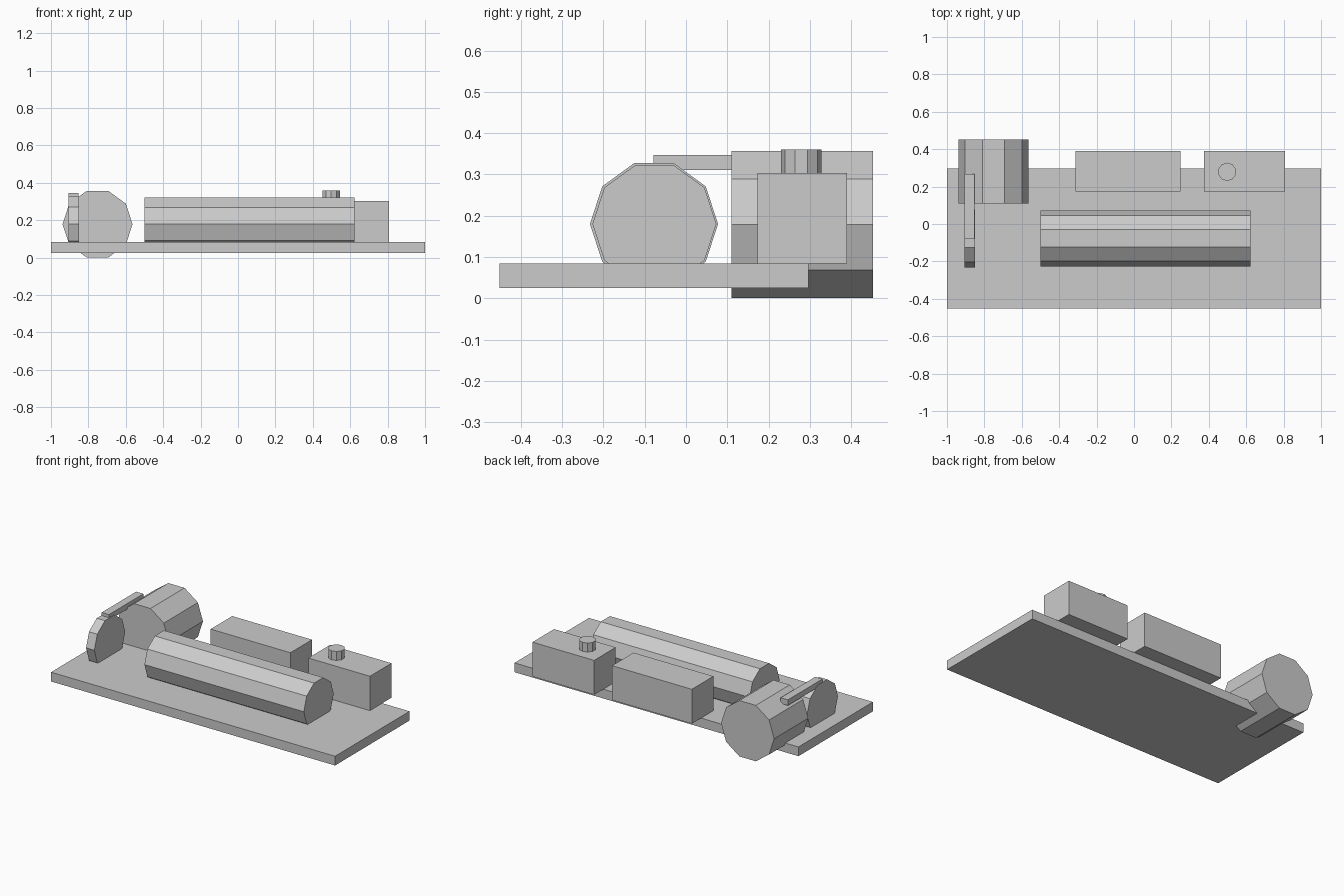
import bpy, bmesh
from math import cos, sin, tau
from mathutils import Vector

cube = bpy.data.objects.get("Cube")
if cube:
    bpy.data.objects.remove(cube, do_unlink=True)

grey = bpy.data.materials.new("plain_grey")
grey.use_nodes = True
colour = (0.6, 0.6, 0.6, 1)
grey.diffuse_color = colour
grey.node_tree.nodes["Principled BSDF"].inputs["Base Color"].default_value = colour


def extrude_profile(name, points, direction):
    """Sweep a closed outline along a straight direction into a flat-faced solid."""
    bm = bmesh.new()
    face = bm.faces.new([bm.verts.new(p) for p in points])
    swept = bmesh.ops.extrude_face_region(bm, geom=[face], use_keep_orig=True)
    moved = [g for g in swept["geom"] if isinstance(g, bmesh.types.BMVert)]
    bmesh.ops.translate(bm, verts=moved, vec=direction)
    bmesh.ops.recalc_face_normals(bm, faces=bm.faces)
    mesh = bpy.data.meshes.new(name)
    bm.to_mesh(mesh)
    bm.free()
    mesh.materials.append(grey)
    obj = bpy.data.objects.new(name, mesh)
    bpy.context.collection.objects.link(obj)
    return obj


def box(name, x, y, z):
    outline = [(x[0], y[0], z[0]), (x[1], y[0], z[0]),
               (x[1], y[1], z[0]), (x[0], y[1], z[0])]
    return extrude_profile(name, outline, Vector((0, 0, z[1] - z[0])))


def drum(name, start, side, across, radius, direction, sides=10):
    """Prism whose first corner points along side."""
    start, side, across = Vector(start), Vector(side), Vector(across)
    ring = [start + radius * (side * cos(tau * i / sides) + across * sin(tau * i / sides))
            for i in range(sides)]
    return extrude_profile(name, ring, Vector(direction))


X, Y, Z = (1, 0, 0), (0, 1, 0), (0, 0, 1)

# Base plate
box("base_plate", (-1, 1), (-0.452, 0.297), (0.025, 0.084))

# Long roller and the wheel at its end
drum("roller", (-0.5, -0.0765, 0.18), Y, Z, 0.15, (1.122, 0, 0))
drum("end_wheel", (-0.907, -0.0775, 0.18), Y, Z, 0.155, (0.058, 0, 0))

# Motor hanging over the back edge and its drive bar
drum("motor", (-0.751, 0.11, 0.179), X, Z, 0.187, (0, 0.343, 0))
box("drive_bar", (-0.905, -0.854), (-0.079, 0.268), (0.311, 0.347))

# Boxes along the back edge, with a knob
for name, x in (("middle_box", (-0.314, 0.248)), ("control_box", (0.374, 0.808))):
    box(name, x, (0.173, 0.39), (0.084, 0.303))
drum("knob", (0.498, 0.279, 0.303), Y, X, 0.049, (0, 0, 0.057))
